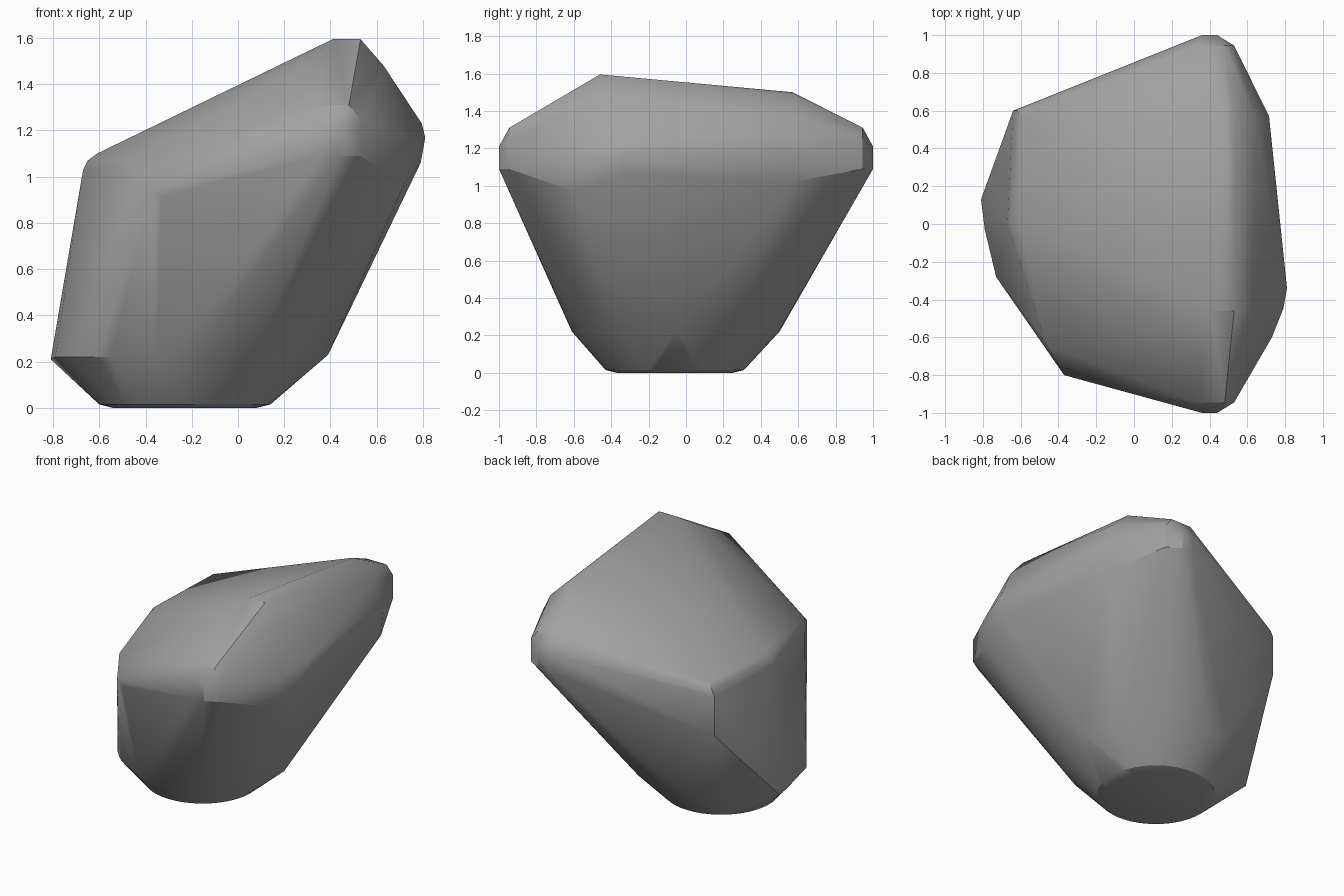
import bpy
import bmesh
from math import cos, sin, tau

default_cube = bpy.data.objects.get("Cube")
if default_cube:
    bpy.data.objects.remove(default_cube, do_unlink=True)


def make_material(name, colour):
    material = bpy.data.materials.new(name)
    material.use_nodes = True
    material.diffuse_color = colour
    shader = material.node_tree.nodes["Principled BSDF"]
    shader.inputs["Base Color"].default_value = colour
    shader.inputs["Roughness"].default_value = 0.8
    return material


def ring(centre_x, centre_y, radius, height, segments=48):
    """Horizontal circle of points."""
    angles = [tau * i / segments for i in range(segments)]
    return [(centre_x + radius * cos(a), centre_y + radius * sin(a), height)
            for a in angles]


def slice_at(y, profile):
    """Points of one x-z profile placed at a given y."""
    return [(x, y, z) for x, z in profile]


def convex_stone(name, points, material):
    """Wrap the points in a convex skin and shade its soft edges smooth."""
    bm = bmesh.new()
    for point in points:
        bm.verts.new(point)
    result = bmesh.ops.convex_hull(bm, input=bm.verts)
    unused = set(result["geom_interior"]) | set(result["geom_unused"])
    loose = [item for item in unused
             if isinstance(item, bmesh.types.BMVert) and item.is_valid
             and not item.link_faces]
    bmesh.ops.delete(bm, geom=loose, context="VERTS")
    bmesh.ops.recalc_face_normals(bm, faces=bm.faces)
    mesh = bpy.data.meshes.new(name)
    bm.to_mesh(mesh)
    bm.free()
    mesh.materials.append(material)
    stone = bpy.data.objects.new(name, mesh)
    bpy.context.collection.objects.link(stone)
    bpy.ops.object.select_all(action="DESELECT")
    stone.select_set(True)
    bpy.context.view_layer.objects.active = stone
    bpy.ops.object.shade_smooth_by_angle(angle=tau / 12)
    return stone


# Round foot with a small chamfer, then the flared lower rim
foot = ring(-.23, -.06, .31, 0) + ring(-.23, -.06, .37, .015)
lower_rim = ring(-.21, -.055, .555, .22)
lower_rim += [(.39, -.05, .23), (-.81, .13, .21), (-.79, -.03, .22), (-.73, -.28, .22)]

# Chamfered tips, mirrored front and back
tips = []
for side in (-1, 1):
    tips += slice_at(side, [(x, z) for x in (.36, .44) for z in (1.09, 1.21)])
    tips += slice_at(side * .945, [(.53, 1.09), (.53, 1.25), (.48, 1.31), (.33, 1.31)])

# Peak and the shoulder slice behind it
peak = slice_at(-.46, [(.41, 1.595), (.53, 1.595), (.63, 1.48)])
peak += [(.29, -.6, 1.5)]
shoulder = slice_at(.57, [(.48, 1.5), (.53, 1.485), (.64, 1.38), (.7, 1.26),
                          (.715, 1.18), (.7, 1.02)])

# Rounded bulge on the left flank
left_bulge = slice_at(-.34, [(.79, 1.06), (.81, 1.17), (.795, 1.23)])
left_bulge += slice_at(-.6, [(.72, .97), (.73, 1.17)])
left_bulge += [(.79, -.45, 1.14)]

# Softened ridge on the right flank, with its rear and front corners
ridge = slice_at(0, [(-.67, 1.03), (-.65, 1.07), (-.61, 1.1)])
rear_corner = slice_at(.6, [(-.64, .75), (-.64, 1.02), (-.62, 1.06)])
rear_corner += [(-.59, .57, 1.1)]
front_corner = slice_at(-.8, [(-.37, .95), (-.33, .915), (-.31, .97)])
front_corner += [(-.46, -.645, 1.05)]

stone_grey = make_material("stone grey", (.36, .36, .36, 1))
convex_stone("boulder",
             foot + lower_rim + tips + peak + shoulder + left_bulge
             + ridge + rear_corner + front_corner,
             stone_grey)
